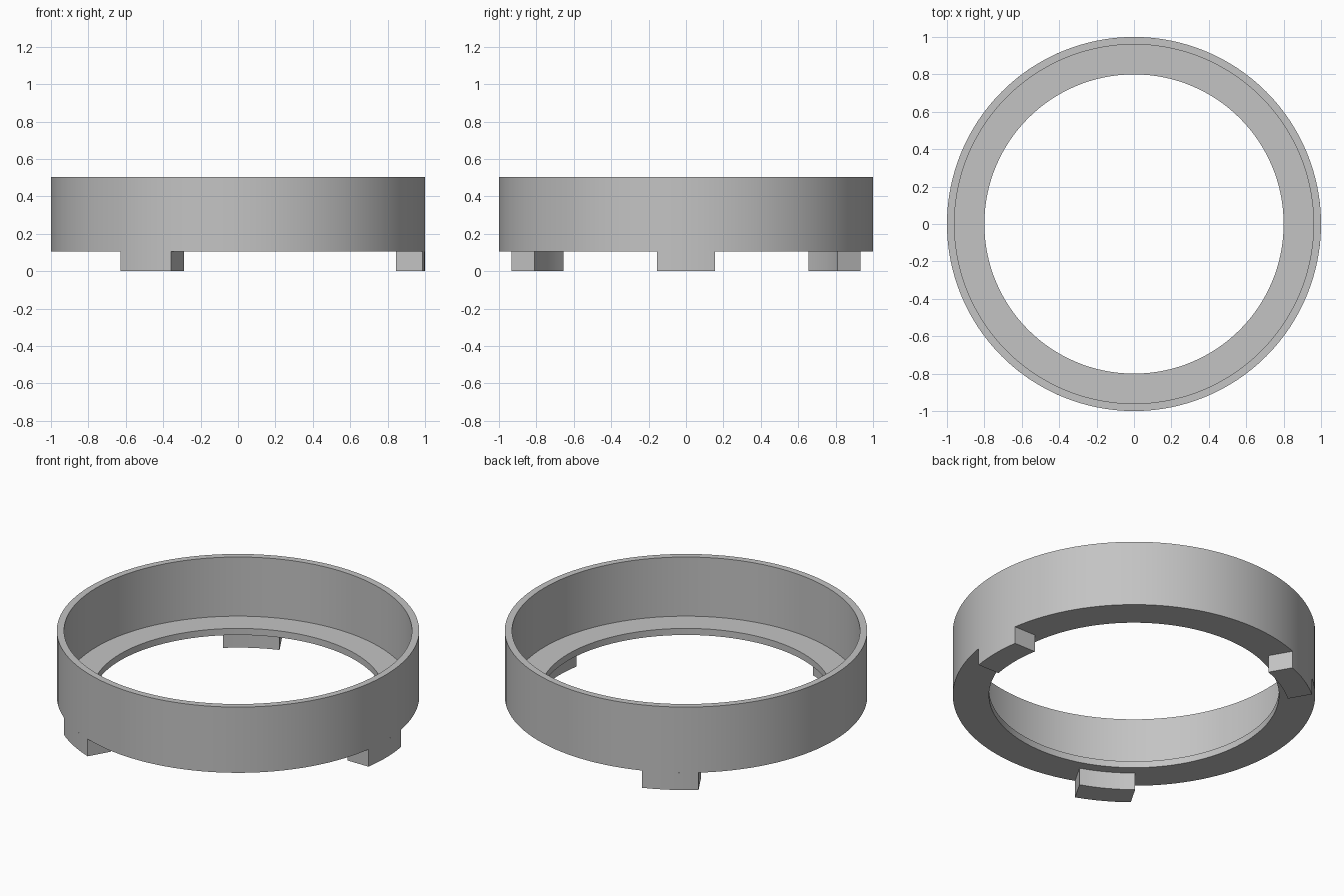
import bpy, bmesh, math

if "Cube" in bpy.data.objects:
    bpy.data.objects.remove(bpy.data.objects["Cube"], do_unlink=True)

OUTER, WALL, HOLE, TAB_INNER = 1.0, 0.96, 0.80, 0.86
TAB_H, LEDGE_Z, TOP_Z = 0.105, 0.145, 0.505
TAB_HALF = 0.156
SEGMENTS = 128

grey = bpy.data.materials.new("plain grey")
grey.use_nodes = True
colour = (0.55, 0.55, 0.55, 1)
grey.diffuse_color = colour
grey.node_tree.nodes["Principled BSDF"].inputs["Base Color"].default_value = colour


def make_object(name, bm):
    bmesh.ops.recalc_face_normals(bm, faces=bm.faces)
    mesh = bpy.data.meshes.new(name)
    bm.to_mesh(mesh)
    bm.free()
    mesh.materials.append(grey)
    obj = bpy.data.objects.new(name, mesh)
    bpy.context.collection.objects.link(obj)
    bpy.ops.object.select_all(action="DESELECT")
    obj.select_set(True)
    bpy.context.view_layer.objects.active = obj
    bpy.ops.object.shade_smooth_by_angle(angle=math.radians(30))
    return obj


# Ring: L-shaped section turned around z, a thin wall with an inner ledge
section = [(HOLE, TAB_H), (OUTER, TAB_H), (OUTER, TOP_Z),
           (WALL, TOP_Z), (WALL, LEDGE_Z), (HOLE, LEDGE_Z)]
bm = bmesh.new()
verts = [bm.verts.new((r, 0, z)) for r, z in section]
edges = [bm.edges.new((v, verts[i - 1])) for i, v in enumerate(verts)]
bmesh.ops.spin(bm, geom=verts + edges, axis=(0, 0, 1), cent=(0, 0, 0),
               angle=math.tau, steps=SEGMENTS, use_merge=True)
bmesh.ops.remove_doubles(bm, verts=bm.verts, dist=1e-5)
make_object("ring_body", bm)


# Tabs: parallel sides, curved inner and outer faces
def arc(radius, steps=8):
    half = math.asin(TAB_HALF / radius)
    angles = [half * (2 * i / steps - 1) for i in range(steps + 1)]
    return [(radius * math.cos(a), radius * math.sin(a)) for a in angles]


for i, name in enumerate(["left_tab", "back_right_tab", "front_right_tab"]):
    bm = bmesh.new()
    outline = arc(OUTER) + arc(TAB_INNER)[::-1]
    base = bm.faces.new([bm.verts.new((x, y, 0)) for x, y in outline])
    top = bmesh.ops.extrude_face_region(bm, geom=[base])["geom"]
    bmesh.ops.translate(bm, vec=(0, 0, TAB_H),
                        verts=[g for g in top if isinstance(g, bmesh.types.BMVert)])
    tab = make_object(name, bm)
    tab.rotation_euler.z = i * math.tau / 3
